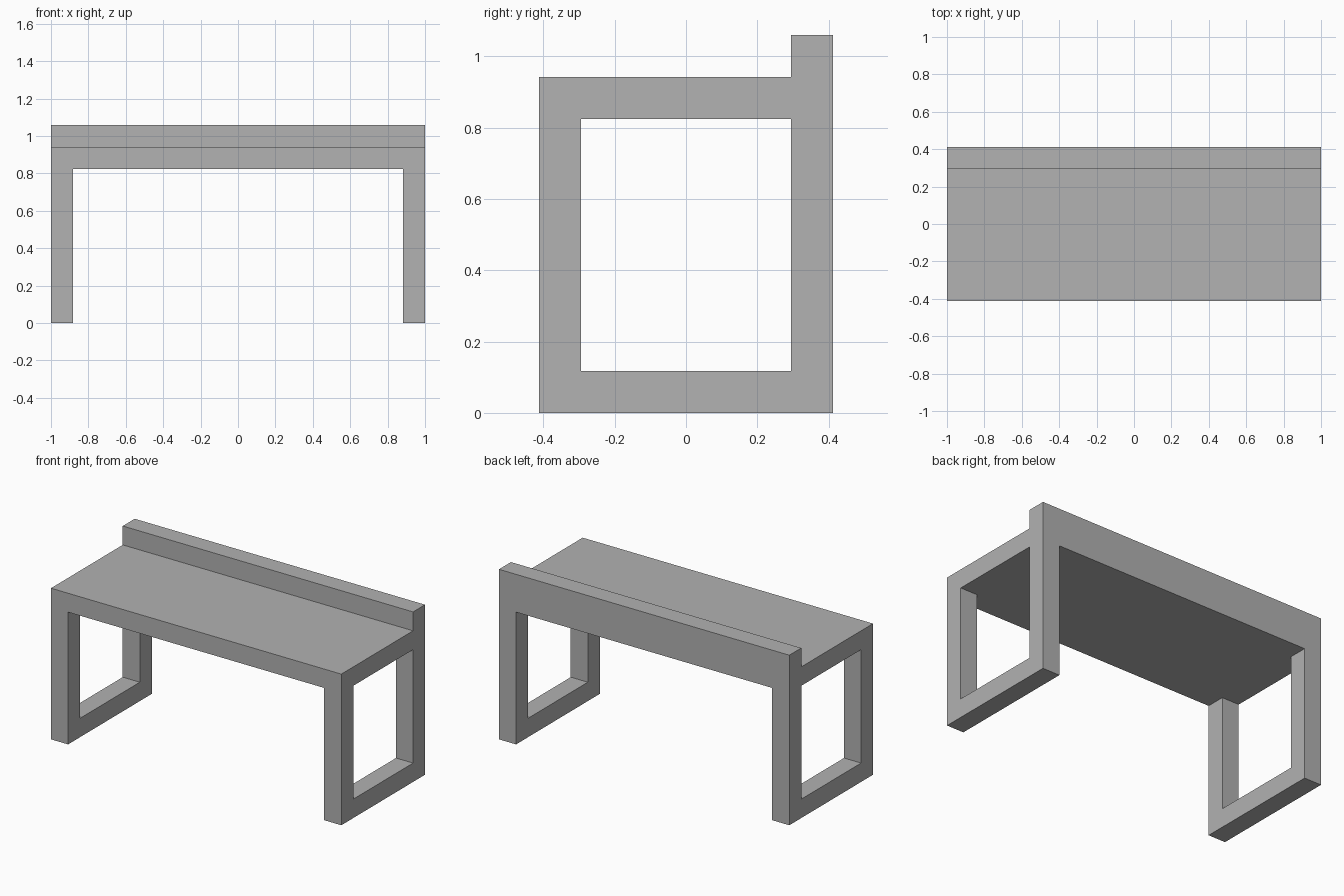
import bpy
import bmesh

cube = bpy.data.objects.get("Cube")
if cube:
    bpy.data.objects.remove(cube, do_unlink=True)

# The whole desk sits on a grid of bar widths: 17 wide, 7 deep, 9 high
BAR = 2 / 17
WIDTH, DEPTH, TOP, LEDGE = 17 * BAR, 7 * BAR, 8 * BAR, 9 * BAR

grey = bpy.data.materials.new("plain grey")
grey.use_nodes = True
colour = (0.445, 0.445, 0.445, 1)
grey.diffuse_color = colour
grey.node_tree.nodes["Principled BSDF"].inputs["Base Color"].default_value = colour


def extrude_profile(name, profile, width):
    """Extrude a (y, z) outline along x, centred on x = 0."""
    bm = bmesh.new()
    face = bm.faces.new([bm.verts.new((-width / 2, y, z)) for y, z in profile])
    moved = bmesh.ops.extrude_face_region(bm, geom=[face])["geom"]
    verts = [v for v in moved if isinstance(v, bmesh.types.BMVert)]
    bmesh.ops.translate(bm, vec=(width, 0, 0), verts=verts)
    bmesh.ops.recalc_face_normals(bm, faces=bm.faces)
    mesh = bpy.data.meshes.new(name)
    bm.to_mesh(mesh)
    bm.free()
    mesh.materials.append(grey)
    obj = bpy.data.objects.new(name, mesh)
    bpy.context.collection.objects.link(obj)
    return obj


def rectangle(half_depth, bottom, top):
    return [(-half_depth, bottom), (half_depth, bottom),
            (half_depth, top), (-half_depth, top)]


# Solid body with the raised ledge along the back
front, back = -DEPTH / 2, DEPTH / 2
desk = extrude_profile("desk", [
    (front, 0), (back, 0), (back, LEDGE), (back - BAR, LEDGE),
    (back - BAR, TOP), (front, TOP)], WIDTH)

# Knee space between the side frames, and the window through both frames
cutters = [
    extrude_profile("knee_space_cutter",
                    rectangle(DEPTH, -BAR, TOP - BAR), WIDTH - 2 * BAR),
    extrude_profile("side_window_cutter",
                    rectangle(back - BAR, BAR, TOP - BAR), WIDTH + 2 * BAR),
]
bpy.context.view_layer.objects.active = desk
for cutter in cutters:
    cutter.hide_render = True
    cut = desk.modifiers.new(cutter.name, "BOOLEAN")
    cut.operation = "DIFFERENCE"
    cut.solver = "EXACT"
    cut.object = cutter
    bpy.ops.object.modifier_apply(modifier=cut.name)
    bpy.data.objects.remove(cutter, do_unlink=True)
